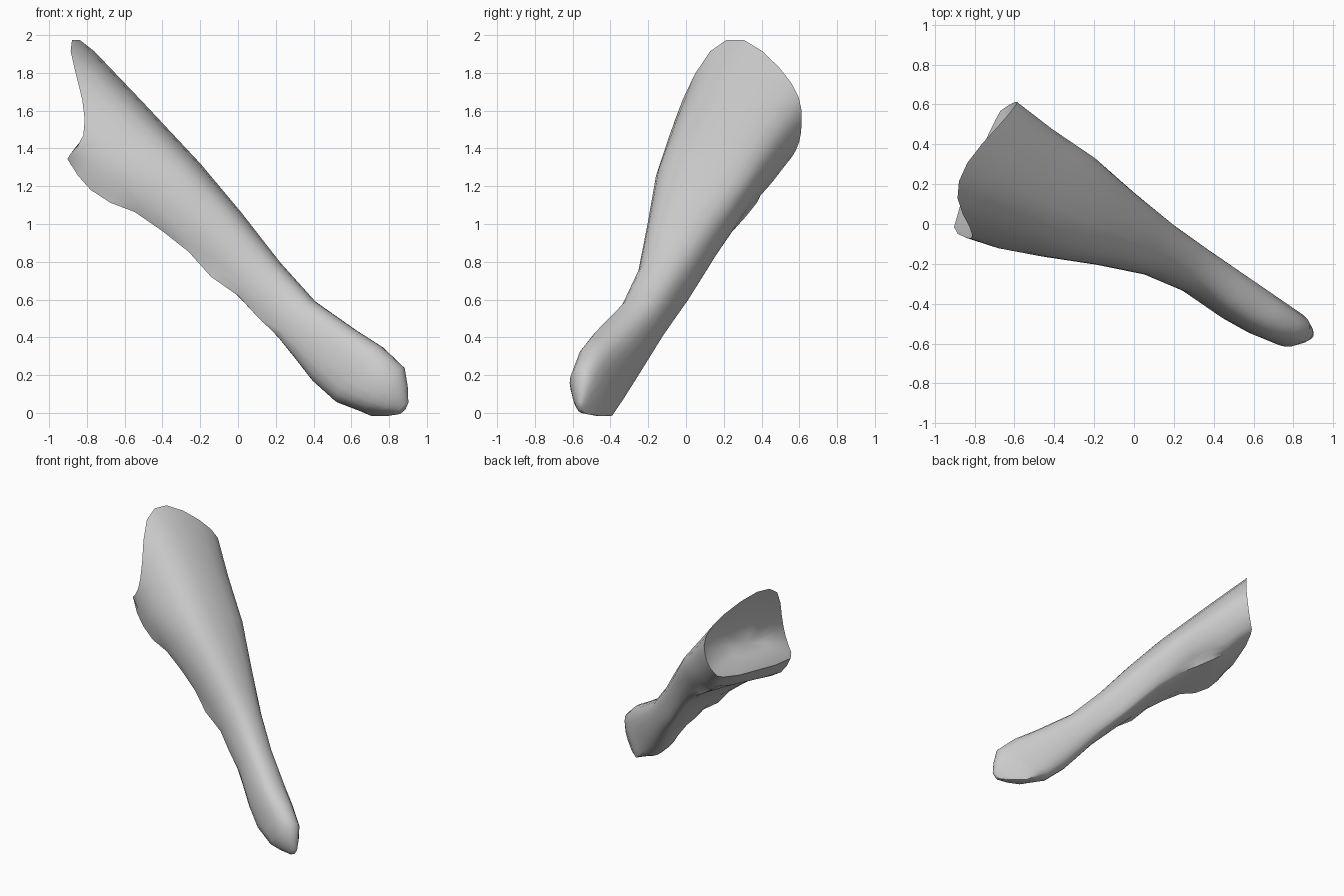
import bpy, bmesh, math, random
from mathutils import Vector

if "Cube" in bpy.data.objects:
    bpy.data.objects.remove(bpy.data.objects["Cube"], do_unlink=True)
random.seed(4)

# Frame of the bone: long axis, broad direction, and outward normal of its face
foot = Vector((0.75, -0.52, 0.17))
axis = Vector((-0.68, 0.335, 0.65)).normalized()
broad = Vector((0.56, 0.81, 0.17)).normalized()
outward = broad.cross(axis).normalized()

# In-section directions of the three pairs of bounding planes
SLANT, CROSS, FLAT = (0.51, 0.86), (0.64, -0.77), (0.975, -0.225)

# Distance along the bone: slant max/min, cross max/min, flat max/min
STATIONS = [
    (-0.05, .14, -.17, .20, -.094, .105, -.09),
    (0.12, .14, -.24, .213, -.108, .125, -.10),
    (0.3, .108, -.245, .225, -.085, .148, -.092),
    (0.6, .068, -.214, .245, -.022, .183, -.057),
    (0.9, .089, -.208, .277, -.03, .22, -.07),
    (1.25, .138, -.213, .30, -.105, .277, -.135),
    (1.6, .175, -.265, .335, -.18, .345, -.22),
    (1.9, .20, -.337, .385, -.215, .382, -.28),
    (2.15, .217, -.317, .42, -.24, .425, -.30),
]
# How far each corner reaches at the broken wide end
REACH = (2.06, 2.04, 2.65, 2.3, 2.14, 2.1)
FLARE = 1.6
FRONT_EDGE, BACK_EDGE = 0, 5


def meet(a, p, b, q):
    """Point where two bounding lines cross."""
    det = a[0] * b[1] - a[1] * b[0]
    return Vector(((p * b[1] - a[1] * q) / det, (a[0] * q - p * b[0]) / det, 0))


def section(row):
    """Closed rounded outline; z holds the distance along the bone."""
    s, s_hi, s_lo, c_hi, c_lo, f_hi, f_lo = row
    edge = min(max((s - 0.35) / 0.6, 0), 1)
    corners = [
        meet(SLANT, s_lo, FLAT, f_lo), meet(CROSS, c_lo, FLAT, f_lo),
        meet(SLANT, s_hi, CROSS, c_lo), meet(SLANT, s_hi, FLAT, f_hi),
        meet(CROSS, c_hi, FLAT, f_hi), meet(SLANT, s_lo, CROSS, c_hi)]
    corners[BACK_EDGE] = corners[BACK_EDGE].lerp(corners[4], edge / 2)
    grow = max(0, s - FLARE) / (STATIONS[-1][0] - FLARE)
    for corner, reach in zip(corners, REACH):
        corner.z = s if s < FLARE else FLARE + grow * (reach - FLARE)
    ring = []
    for i, corner in enumerate(corners):
        before = (corners[i - 1] + corner) / 2
        after = (corner + corners[(i + 1) % 6]) / 2
        sharp = edge if i in (FRONT_EDGE, BACK_EDGE) else 0
        for t in (0, .25, .5, .75):
            to_corner, from_corner = before.lerp(corner, t), corner.lerp(after, t)
            curved = to_corner.lerp(from_corner, t)
            straight = (before.lerp(corner, 2 * t) if t < .5
                        else corner.lerp(after, 2 * t - 1))
            point = curved.lerp(straight, sharp)
            if t == .5:  # worn, uneven side edges
                worn = 1 + random.uniform(-.08, .04) * sharp
                point.xy = point.xy * worn
            ring.append(point)
    return ring


def shrink(ring, centre, amount, depth, pull):
    """Smaller copy of a ring, pulled towards a centre and a depth."""
    return [Vector((*p.xy.lerp(centre, amount), p.z + (depth - p.z) * pull))
            for p in ring]


# Rings along the shaft, with one extra between stations
rows = [STATIONS[0]]
for a, b in zip(STATIONS, STATIONS[1:]):
    rows += [tuple((u + v) / 2 for u, v in zip(a, b)), b]
rings = [section(row) for row in rows]

# Rounded knob at the foot and hollow at the wide end
knob = Vector((0.02, -0.03))
hollow = Vector((0.03, -0.06))
foot_ring, rim = rings[0], rings[-1]
rings = [shrink(foot_ring, knob, .75, -.19, 1),
         shrink(foot_ring, knob, .38, -.13, 1)] + rings
rings += [shrink(rim, hollow, .2, 2.12, .4), shrink(rim, hollow, .6, 2.12, .8)]


def place(p):
    return foot + axis * p.z + broad * p.x + outward * p.y


bm = bmesh.new()
loops = [[bm.verts.new(place(p)) for p in ring] for ring in rings]
for low, high in zip(loops, loops[1:]):
    for i in range(len(low)):
        j = (i + 1) % len(low)
        bm.faces.new((low[i], low[j], high[j], high[i]))
for loop, centre, depth in ((loops[0], knob, -.205), (loops[-1], hollow, 2.12)):
    tip = bm.verts.new(place(Vector((*centre, depth))))
    for i in range(len(loop)):
        bm.faces.new((loop[i], loop[(i + 1) % len(loop)], tip))
bmesh.ops.triangulate(bm, faces=bm.faces)
bmesh.ops.recalc_face_normals(bm, faces=bm.faces)

mesh = bpy.data.meshes.new("bone_shaft")
bm.to_mesh(mesh)
bm.free()
bone = bpy.data.objects.new("bone_shaft", mesh)
bpy.context.collection.objects.link(bone)

# Plain grey surface
grey = bpy.data.materials.new("plain grey")
grey.use_nodes = True
colour = (0.6, 0.6, 0.6, 1)
grey.diffuse_color = colour
grey.node_tree.nodes["Principled BSDF"].inputs["Base Color"].default_value = colour
mesh.materials.append(grey)

bpy.ops.object.select_all(action="DESELECT")
bone.select_set(True)
bpy.context.view_layer.objects.active = bone
bpy.ops.object.shade_smooth_by_angle(angle=math.radians(40))
